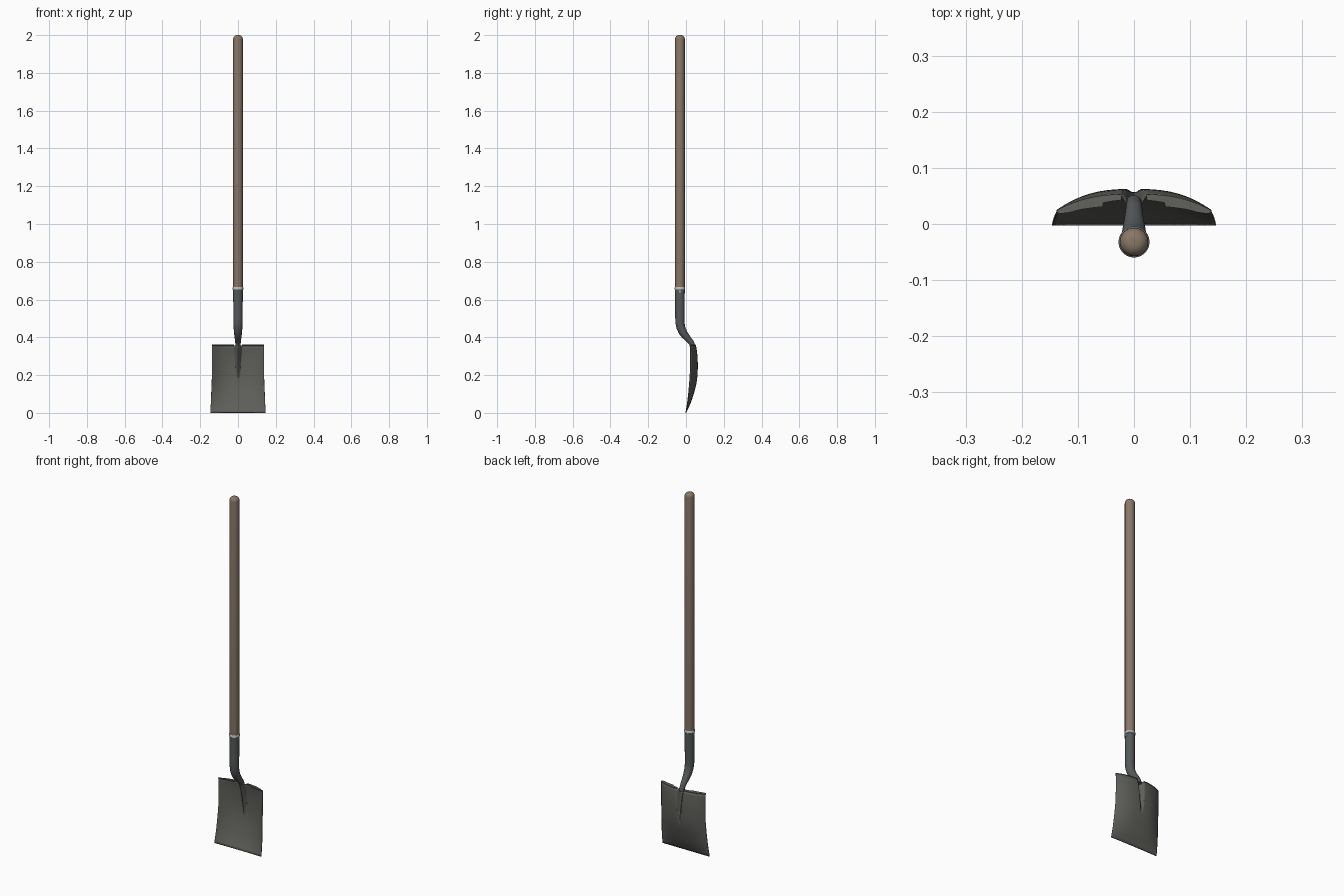
import bpy, bmesh, math
from mathutils import Vector

if "Cube" in bpy.data.objects:
    bpy.data.objects.remove(bpy.data.objects["Cube"])


def material(name, r, g, b):
    m = bpy.data.materials.new(name)
    m.diffuse_color = (r, g, b, 1)
    m.use_nodes = True
    m.node_tree.nodes["Principled BSDF"].inputs["Base Color"].default_value = m.diffuse_color
    return m


WOOD = material("ash wood", 0.25, 0.185, 0.135)
STEEL = material("dark blade steel", 0.11, 0.11, 0.10)
SOCKET = material("socket steel", 0.09, 0.10, 0.10)
BRIGHT = material("bright metal", 0.5, 0.5, 0.5)
AXIS = -0.032      # y of the handle axis
TOP = 0.357        # top of the blade


def finish(bm, name, mat, angle=40):
    bmesh.ops.recalc_face_normals(bm, faces=bm.faces)
    me = bpy.data.meshes.new(name)
    bm.to_mesh(me)
    bm.free()
    me.materials.append(mat)
    ob = bpy.data.objects.new(name, me)
    bpy.context.collection.objects.link(ob)
    bpy.ops.object.select_all(action='DESELECT')
    ob.select_set(True)
    bpy.context.view_layer.objects.active = ob
    bpy.ops.object.shade_smooth_by_angle(angle=math.radians(angle))
    return ob


def sweep(name, pts, mat, sides=24):
    """Round rings (y, z, radius) along a path in the YZ plane, capped."""
    straight = all(abs(p[0] - pts[0][0]) < 1e-6 for p in pts)
    bm = bmesh.new()
    rings = []
    for i, (y, z, r) in enumerate(pts):
        a, b = pts[max(i - 1, 0)], pts[min(i + 1, len(pts) - 1)]
        t = Vector((0, 0, 1)) if straight else Vector((0, b[0] - a[0], b[1] - a[1])).normalized()
        side = t.cross(Vector((1, 0, 0)))
        rings.append([bm.verts.new(Vector((0, y, z)) + r * (math.cos(u) * Vector((1, 0, 0)) + math.sin(u) * side))
                      for u in (2 * math.pi * k / sides for k in range(sides))])
    for a, b in zip(rings, rings[1:]):
        for k in range(sides):
            n = (k + 1) % sides
            bm.faces.new((a[k], a[n], b[n], b[k]))
    bm.faces.new(rings[0])
    bm.faces.new(rings[-1])
    return finish(bm, name, mat)


def spline(pts, steps=4):
    """Catmull-Rom refinement of a short point list."""
    out = []
    for i in range(len(pts) - 1):
        p = [pts[max(i - 1, 0)], pts[i], pts[i + 1], pts[min(i + 2, len(pts) - 1)]]
        for s in range(steps):
            t = s / steps
            out.append(tuple(0.5 * (2 * b + (c - a) * t + (2 * a - 5 * b + 4 * c - d) * t * t
                                    + (3 * b - a - 3 * c + d) * t ** 3) for a, b, c, d in zip(*p)))
    return out + [pts[-1]]


def interp(table, z):
    for (z0, v0), (z1, v1) in zip(table, table[1:]):
        if z <= z1:
            return v0 + (v1 - v0) * (z - z0) / (z1 - z0)
    return table[-1][1]


# wooden handle with rounded end
R = 0.0255
dome = [(AXIS, 1.98 + 0.02 * math.sin(a), R - 0.02 + 0.02 * math.cos(a))
        for a in (math.pi / 2 * k / 6 for k in range(7))]
sweep("handle", [(AXIS, 0.64, R - 0.002), (AXIS, 0.66, R)] + dome, WOOD)

# collar ring at the mouth of the socket
sweep("collar", [(AXIS, 0.652, 0.026), (AXIS, 0.654, 0.0278), (AXIS, 0.664, 0.0278), (AXIS, 0.667, 0.026)], BRIGHT)

# bent, tapering socket
sweep("socket", spline([(AXIS, 0.655, 0.0255), (AXIS, 0.56, 0.025), (AXIS, 0.49, 0.0245),
                        (-0.027, 0.452, 0.023), (-0.012, 0.42, 0.021), (0.010, 0.393, 0.017),
                        (0.029, 0.37, 0.0145), (0.038, 0.345, 0.014)]), SOCKET)

# rivet through the socket
bm = bmesh.new()
bmesh.ops.create_cone(bm, cap_ends=True, segments=12, radius1=0.005, radius2=0.005, depth=0.054)
for v in bm.verts:
    v.co = Vector((v.co.z, v.co.x + AXIS, v.co.y + 0.642))
finish(bm, "rivet", BRIGHT)

# blade: dished sheet with a pressed central rib
CENTRE = spline([(0, 0), (0.05, 0.024), (0.1, 0.041), (0.15, 0.054), (0.2, 0.061),
                 (0.26, 0.0625), (0.31, 0.060), (0.36, 0.053)])
EDGE = spline([(0, 0), (0.05, 0.008), (0.1, 0.014), (0.2, 0.022), (0.3, 0.025), (0.36, 0.024)])


def half_width(z):
    return 0.146 - 0.008 * min(1, z / 0.2)


def blade_y(x, z):
    c, e = interp(CENTRE, z), interp(EDGE, z)
    y = c + (e - c) * min(1, abs(x) / half_width(z)) ** 2.7
    k = max(0, (z - 0.17) / (TOP - 0.17))
    w = 0.008 + 0.016 * k
    if k > 0 and abs(x) < w:
        y -= 0.032 * k ** 0.8 * (0.5 + 0.5 * math.cos(math.pi * x / w))
    return y


half = [0.03, 0.06, 0.09, 0.12, 0.15, 0.18, 0.25, 0.35, 0.45, 0.55, 0.65, 0.75, 0.83, 0.9, 0.95, 1]
cols = [-f for f in reversed(half)] + [0] + half
bm = bmesh.new()
rows = []
N = 28
for j in range(N + 1):
    z = TOP * j / N
    rows.append([bm.verts.new((f * half_width(z), blade_y(f * half_width(z), z), z)) for f in cols])
for a, b in zip(rows, rows[1:]):
    for k in range(len(cols) - 1):
        bm.faces.new((a[k], a[k + 1], b[k + 1], b[k]))
blade = finish(bm, "blade", STEEL)
sol = blade.modifiers.new("thickness", 'SOLIDIFY')
sol.thickness = 0.003
sol.offset = -1 if blade.data.polygons[0].normal.y > 0 else 1

# foot treads: top edge turned forward on both sides
LIP = [(0.022, 0.010), (0.04, 0.012), (0.054, 0.013), (0.056, 0.020), (0.075, 0.019),
       (0.095, 0.017), (0.115, 0.015), (0.13, 0.010), (0.137, 0.005)]
for s, side in ((1, "right"), (-1, "left")):
    bm = bmesh.new()
    prof = []
    for x, d in LIP:
        y = blade_y(x, TOP)
        prof.append([bm.verts.new((s * x, y - dy, z)) for dy, z in
                     ((0, TOP - 0.004), (0, TOP + 0.003), (d, TOP + 0.005), (d, TOP - 0.001))])
    for a, b in zip(prof, prof[1:]):
        for k in range(4):
            n = (k + 1) % 4
            bm.faces.new((a[k], a[n], b[n], b[k]))
    bm.faces.new(prof[0])
    bm.faces.new(prof[-1])
    finish(bm, side + "_foot_tread", STEEL)
